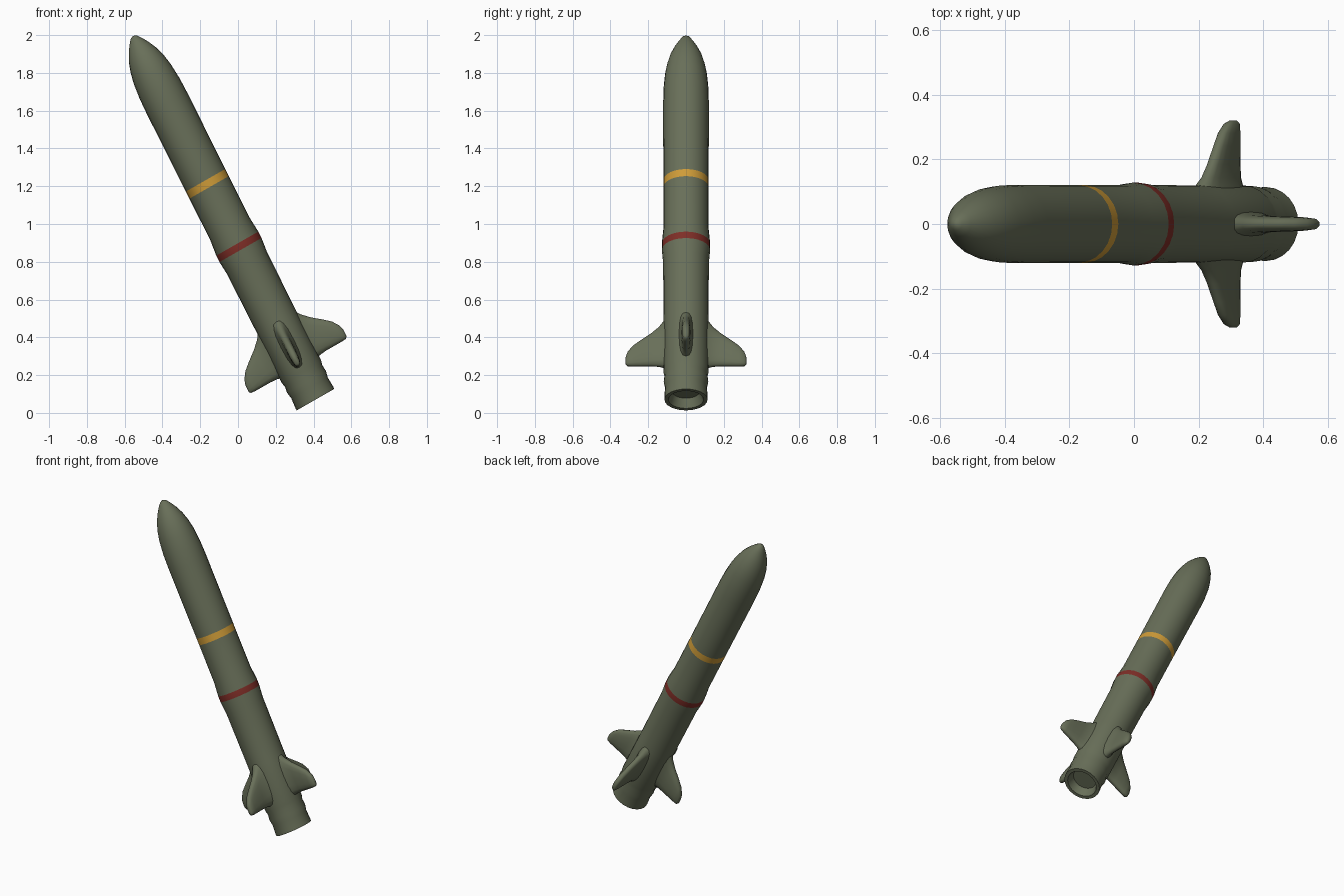
import bpy, bmesh, math
from mathutils import Matrix, Vector

if "Cube" in bpy.data.objects:
    bpy.data.objects.remove(bpy.data.objects["Cube"])

TILT = math.radians(26.6)
PLACE = Matrix.Translation((0.41, 0, 0.07)) @ Matrix.Rotation(-TILT, 4, 'Y')
SEG = 24


def material(name, col):
    m = bpy.data.materials.new(name)
    m.diffuse_color = (*col, 1)
    m.use_nodes = True
    m.node_tree.nodes["Principled BSDF"].inputs["Base Color"].default_value = m.diffuse_color
    return m


GREEN = material("olive green", (0.14, 0.16, 0.10))
YELLOW = material("band yellow", (0.62, 0.33, 0.04))
RED = material("band red", (0.21, 0.027, 0.02))


def loft(name, rings, mats, mat_rule=None, cap_start=True, cap_end=True, angle=40):
    """Skin a list of point rings and place the result on the tilted axis."""
    bm = bmesh.new()
    loops = [[bm.verts.new(p) for p in ring] for ring in rings]
    n = len(loops[0])
    for k in range(len(loops) - 1):
        for i in range(n):
            j = (i + 1) % n
            f = bm.faces.new((loops[k][i], loops[k][j], loops[k + 1][j], loops[k + 1][i]))
            f.material_index = mat_rule(k) if mat_rule else 0
    if cap_start:
        bm.faces.new(loops[0][::-1])
    if cap_end:
        bm.faces.new(loops[-1])
    bmesh.ops.recalc_face_normals(bm, faces=bm.faces)
    me = bpy.data.meshes.new(name)
    bm.to_mesh(me)
    bm.free()
    for m in mats:
        me.materials.append(m)
    ob = bpy.data.objects.new(name, me)
    bpy.context.collection.objects.link(ob)
    ob.matrix_world = PLACE
    bpy.ops.object.select_all(action='DESELECT')
    ob.select_set(True)
    bpy.context.view_layer.objects.active = ob
    bpy.ops.object.shade_smooth_by_angle(angle=math.radians(angle))
    return ob


def skew(t):
    # the tail and the bands lean slightly off square to the axis
    return 0.055 if t < 1.5 else 0.0


# Body: (distance along axis, radius, colour of the strip that follows)
profile = [
    (0.05, 0.074, 0), (0.012, 0.088, 0), (0.0, 0.093, 0), (0.0, 0.114, 0),
    (0.012, 0.115, 0), (0.07, 0.111, 0), (0.105, 0.118, 0), (0.14, 0.114, 0),
    (0.165, 0.12, 0), (0.45, 0.119, 0), (0.81, 0.121, 0), (0.886, 0.128, 2),
    (0.924, 0.128, 0), (1.01, 0.120, 0), (1.257, 0.12, 1), (1.299, 0.12, 0),
    (1.75, 0.121, 0), (1.84, 0.119, 0), (1.928, 0.111, 0), (1.985, 0.100, 0),
    (2.04, 0.083, 0), (2.085, 0.061, 0), (2.12, 0.039, 0), (2.145, 0.02, 0),
    (2.153, 0.006, 0)]
rings = []
for t, r, _ in profile:
    ring = []
    for i in range(SEG):
        a = 2 * math.pi * i / SEG
        x, y = r * math.cos(a), r * math.sin(a)
        ring.append((x, y, t + skew(t) * x))
    rings.append(ring)
loft("rocket_body", rings, [GREEN, YELLOW, RED], lambda k: profile[k][2])

# Fin sections: (radius, trailing edge, leading edge, half thickness)
sections = [(0.08, 0.185, 0.50, 0.050), (0.118, 0.19, 0.46, 0.037),
            (0.14, 0.195, 0.43, 0.028), (0.18, 0.198, 0.392, 0.025),
            (0.235, 0.198, 0.35, 0.023), (0.275, 0.198, 0.317, 0.021),
            (0.302, 0.200, 0.28, 0.017), (0.312, 0.21, 0.25, 0.008)]


def fin(name, angle, reach):
    rot = Matrix.Rotation(angle, 3, 'Z')
    rings = []
    for r, lo, hi, h in sections:
        ring = []
        for i in range(16):
            a = 2 * math.pi * i / 16
            c, s = math.cos(a), math.sin(a)
            # rounded-box section
            u = math.copysign(abs(c) ** 0.75, c)
            v = math.copysign(abs(s) ** 0.75, s)
            p = rot @ Vector((r * reach, h * v, 0))
            p.z = (lo + hi) / 2 + (hi - lo) / 2 * u + 0.055 * p.x
            ring.append(p)
        rings.append(ring)
    loft(name, rings, [GREEN], angle=60)


for k, nm in enumerate(("right_fin", "back_fin", "left_fin", "front_fin")):
    fin(nm, k * math.pi / 2, 1.025 if k % 2 else 0.955)
